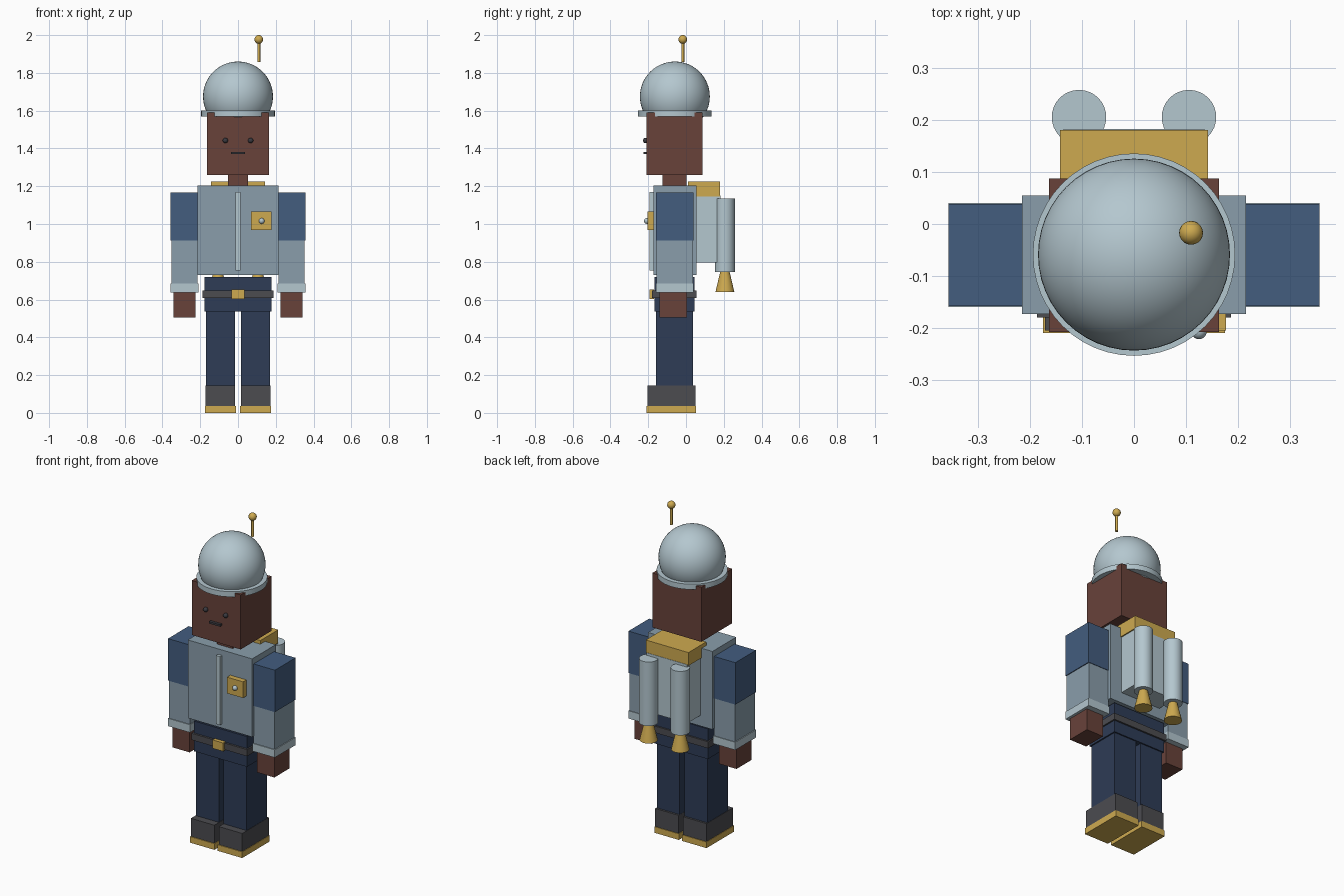
import bpy
import bmesh
from mathutils import Matrix, Vector

cube = bpy.data.objects.get("Cube")
if cube:
    bpy.data.objects.remove(cube, do_unlink=True)


def material(name, *rgb):
    """Flat colour given as 0-255 display values, stored as linear."""
    lin = [((c / 255 + 0.055) / 1.055) ** 2.4 for c in rgb]
    mat = bpy.data.materials.new(name)
    mat.use_nodes = True
    mat.diffuse_color = (*lin, 1)
    bsdf = mat.node_tree.nodes["Principled BSDF"]
    bsdf.inputs["Base Color"].default_value = (*lin, 1)
    bsdf.inputs["Roughness"].default_value = 0.7
    return mat


SKIN = material("brown skin", 104, 66, 58)
SUIT = material("blue grey suit", 138, 158, 171)
SILVER = material("pale silver", 180, 199, 207)
GOLD = material("gold", 206, 170, 80)
BLUE = material("sleeve blue", 67, 93, 127)
NAVY = material("trouser navy", 46, 60, 86)
CHARCOAL = material("charcoal", 76, 76, 80)
DARK = material("dark features", 58, 58, 64)


def finish(name, bm, mat, smooth=False):
    if smooth:
        for f in bm.faces:
            f.smooth = True
        for e in bm.edges:
            e.smooth = e.calc_face_angle(0) < 0.6
    mesh = bpy.data.meshes.new(name)
    bm.to_mesh(mesh)
    bm.free()
    mesh.materials.append(mat)
    obj = bpy.data.objects.new(name, mesh)
    bpy.context.collection.objects.link(obj)
    return obj


def box(name, mat, x, y, z):
    """Box from (min, max) pairs."""
    bm = bmesh.new()
    size = [b - a for a, b in (x, y, z)]
    mid = Vector([(a + b) / 2 for a, b in (x, y, z)])
    bmesh.ops.create_cube(bm, size=1, matrix=Matrix.Translation(mid) @ Matrix.Diagonal((*size, 1)))
    return finish(name, bm, mat)


def cone(name, mat, x, y, z, r_low, r_high, segments=32):
    """Upright cylinder or cone between two heights."""
    bm = bmesh.new()
    bmesh.ops.create_cone(bm, cap_ends=True, segments=segments, radius1=r_low, radius2=r_high,
                          depth=z[1] - z[0], matrix=Matrix.Translation((x, y, sum(z) / 2)))
    return finish(name, bm, mat, True)


def ball(name, mat, centre, radius, u=20, v=12):
    bm = bmesh.new()
    bmesh.ops.create_uvsphere(bm, u_segments=u, v_segments=v, radius=radius,
                              matrix=Matrix.Translation(centre))
    return finish(name, bm, mat, True)


def centred(half):
    return (-half, half)


# Head, neck and face
box("head", SKIN, centred(0.164), (-0.208, 0.088), (1.26, 1.59))
box("neck", SKIN, centred(0.052), (-0.125, 0.002), (1.2, 1.265))
box("mouth", DARK, centred(0.037), (-0.225, -0.2), (1.37, 1.382))

# Helmet dome, collar ring and antenna
ball("helmet_dome", SILVER, (0, -0.059, 1.675), 0.185, 48, 32)
cone("helmet_ring", SILVER, 0, -0.059, (1.568, 1.6), 0.195, 0.195, 48)
cone("antenna_rod", GOLD, 0.11, -0.017, (1.858, 1.97), 0.008, 0.008, 16)
ball("antenna_tip", GOLD, (0.11, -0.017, 1.977), 0.023)

# Jacket with its zip and badge
box("torso", SUIT, centred(0.2155), (-0.173, 0.055), (0.73, 1.203))
box("zip", SILVER, centred(0.0135), (-0.192, -0.17), (0.755, 1.17))
box("badge", GOLD, (0.07, 0.177), (-0.205, -0.17), (0.968, 1.066))
ball("badge_button", SILVER, (0.125, -0.207, 1.016), 0.015)

# Hips and belt
box("hips", NAVY, centred(0.178), (-0.168, 0.045), (0.537, 0.72))
box("belt", CHARCOAL, centred(0.187), (-0.18, 0.055), (0.608, 0.648))
box("buckle", GOLD, centred(0.035), (-0.193, -0.17), (0.602, 0.653))

# Backpack body and cap
box("backpack", SILVER, centred(0.136), (0.05, 0.183), (0.795, 1.15))
box("backpack_cap", GOLD, centred(0.143), (0.01, 0.181), (1.145, 1.225))

# Paired parts
for side, s in (("left", 1), ("right", -1)):
    def pair(a, b):
        return tuple(sorted((s * a, s * b)))

    ball(side + "_eye", DARK, (s * 0.067, -0.214, 1.442), 0.014)

    box(side + "_upper_sleeve", BLUE, pair(0.21, 0.358), (-0.158, 0.039), (0.913, 1.167))
    box(side + "_lower_sleeve", SUIT, pair(0.214, 0.353), (-0.155, 0.036), (0.68, 0.915))
    box(side + "_cuff", SILVER, pair(0.21, 0.358), (-0.16, 0.04), (0.638, 0.685))
    box(side + "_hand", SKIN, pair(0.226, 0.342), (-0.14, 0.005), (0.506, 0.645))

    box(side + "_leg", NAVY, pair(0.016, 0.17), (-0.16, 0.037), (0.14, 0.54))
    box(side + "_boot", CHARCOAL, pair(0.015, 0.172), (-0.205, 0.049), (0.03, 0.146))
    box(side + "_sole", GOLD, pair(0.011, 0.175), (-0.21, 0.053), (0, 0.037))

    cone(side + "_tank", SILVER, s * 0.106, 0.206, (0.747, 1.135), 0.0525, 0.0525)
    cone(side + "_nozzle", GOLD, s * 0.106, 0.206, (0.64, 0.75), 0.05, 0.024)
